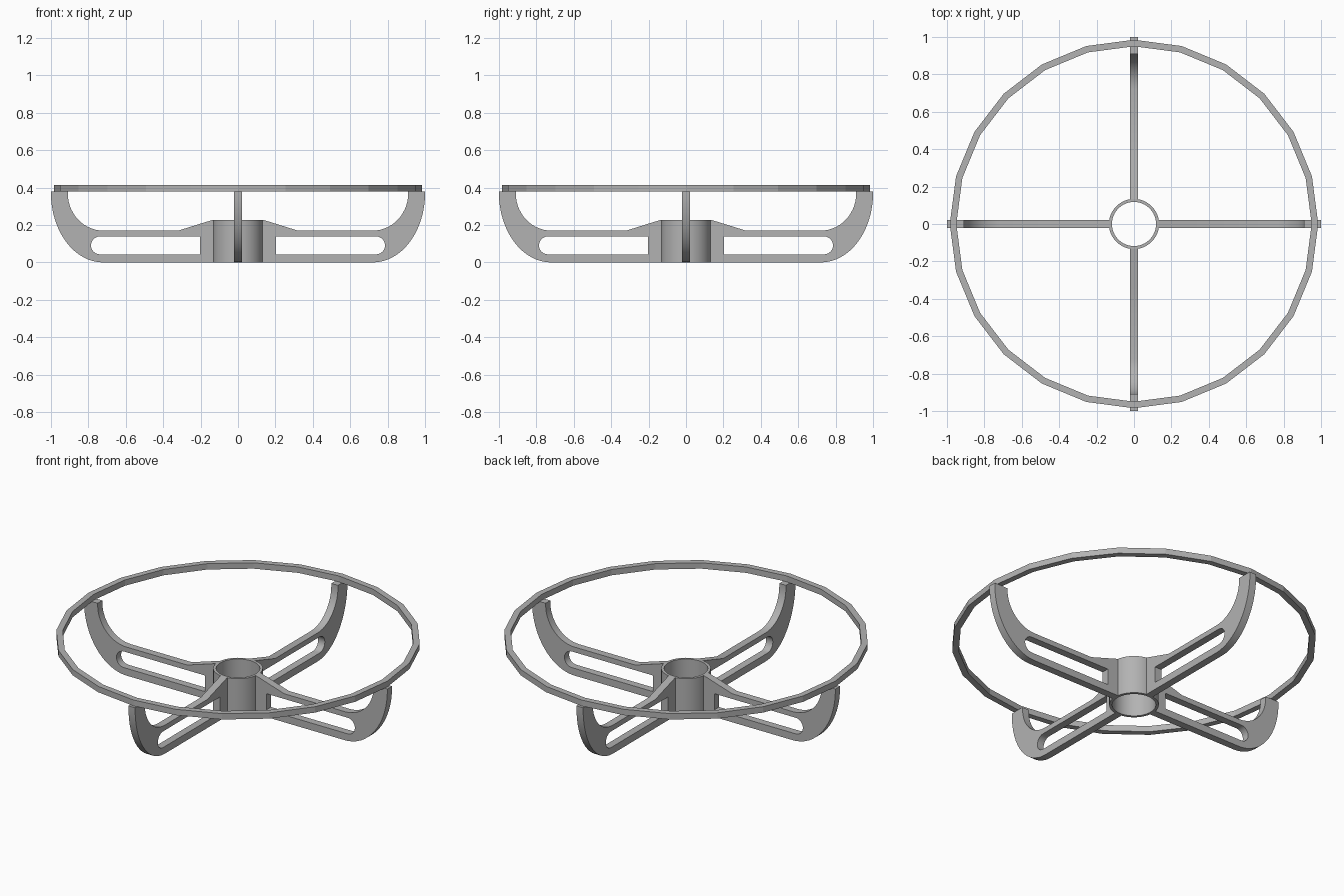
import bpy, bmesh
from math import pi, cos, sin, radians
from mathutils import Matrix

if "Cube" in bpy.data.objects:
    bpy.data.objects.remove(bpy.data.objects["Cube"])

grey = bpy.data.materials.new("light_grey")
grey.use_nodes = True
GREY = (0.45, 0.45, 0.45, 1)
grey.diffuse_color = GREY
grey.node_tree.nodes["Principled BSDF"].inputs["Base Color"].default_value = GREY


def add_object(name, mesh, smooth):
    obj = bpy.data.objects.new(name, mesh)
    bpy.context.collection.objects.link(obj)
    mesh.materials.append(grey)
    if smooth:
        bpy.ops.object.select_all(action="DESELECT")
        obj.select_set(True)
        bpy.context.view_layer.objects.active = obj
        bpy.ops.object.shade_smooth_by_angle(angle=radians(35))
    return obj


def tube(name, inner, outer, z0, z1, sides, smooth):
    """Hollow cylinder: a rectangular section spun around z."""
    bm = bmesh.new()
    section = [(inner, z0), (outer, z0), (outer, z1), (inner, z1)]
    verts = [bm.verts.new((x, 0, z)) for x, z in section]
    edges = [bm.edges.new((verts[i], verts[(i + 1) % 4])) for i in range(4)]
    bmesh.ops.spin(bm, geom=verts + edges, cent=(0, 0, 0), axis=(0, 0, 1),
                   angle=2 * pi, steps=sides, use_merge=True)
    bmesh.ops.remove_doubles(bm, verts=bm.verts, dist=1e-4)
    bmesh.ops.recalc_face_normals(bm, faces=bm.faces)
    mesh = bpy.data.meshes.new(name)
    bm.to_mesh(mesh)
    bm.free()
    return add_object(name, mesh, smooth)


def arc(cx, cz, rx, rz, start, end, steps):
    angles = [radians(start + (end - start) * i / steps) for i in range(steps + 1)]
    return [(cx + rx * cos(a), cz + rz * sin(a)) for a in angles]


def arm_mesh():
    """Side profile with a slot, extruded to the arm's thickness."""
    outline = [(0.127, 0)] + arc(0.72, 0.37, 0.28, 0.37, -90, 0, 16)
    outline += [(1.0, 0.38), (0.91, 0.38)]
    outline += arc(0.72, 0.37, 0.19, 0.2, 0, -90, 14)
    outline += [(0.32, 0.17), (0.134, 0.228), (0.127, 0.228)]
    slot = [(0.203, 0.139), (0.203, 0.043)] + arc(0.738, 0.091, 0.048, 0.048, -90, 90, 12)

    curve = bpy.data.curves.new("arm_profile", "CURVE")
    curve.dimensions = "2D"
    curve.fill_mode = "BOTH"
    curve.extrude = 0.022
    for points in (outline, slot):
        spline = curve.splines.new("POLY")
        spline.points.add(len(points) - 1)
        for p, (x, z) in zip(spline.points, points):
            p.co = (x, z, 0, 1)
        spline.use_cyclic_u = True
    helper = bpy.data.objects.new("arm_profile", curve)
    bpy.context.collection.objects.link(helper)
    bpy.context.view_layer.update()
    bm = bmesh.new()
    bm.from_mesh(helper.to_mesh())
    helper.to_mesh_clear()
    bpy.data.objects.remove(helper)
    bmesh.ops.remove_doubles(bm, verts=bm.verts, dist=1e-4)
    bmesh.ops.transform(bm, matrix=Matrix.Rotation(pi / 2, 4, "X"), verts=bm.verts)
    bmesh.ops.recalc_face_normals(bm, faces=bm.faces)
    mesh = bpy.data.meshes.new("arm")
    bm.to_mesh(mesh)
    bm.free()
    return mesh


# Faceted rim and smooth hub
tube("rim", 0.95, 0.985, 0.38, 0.415, 24, False)
tube("hub", 0.118, 0.134, 0, 0.228, 48, True)

# Four slotted arms
profile = arm_mesh()
for i, side in enumerate(("left", "back", "right", "front")):
    mesh = profile.copy()
    mesh.transform(Matrix.Rotation(i * pi / 2, 4, "Z"))
    add_object(side + "_arm", mesh, True)
